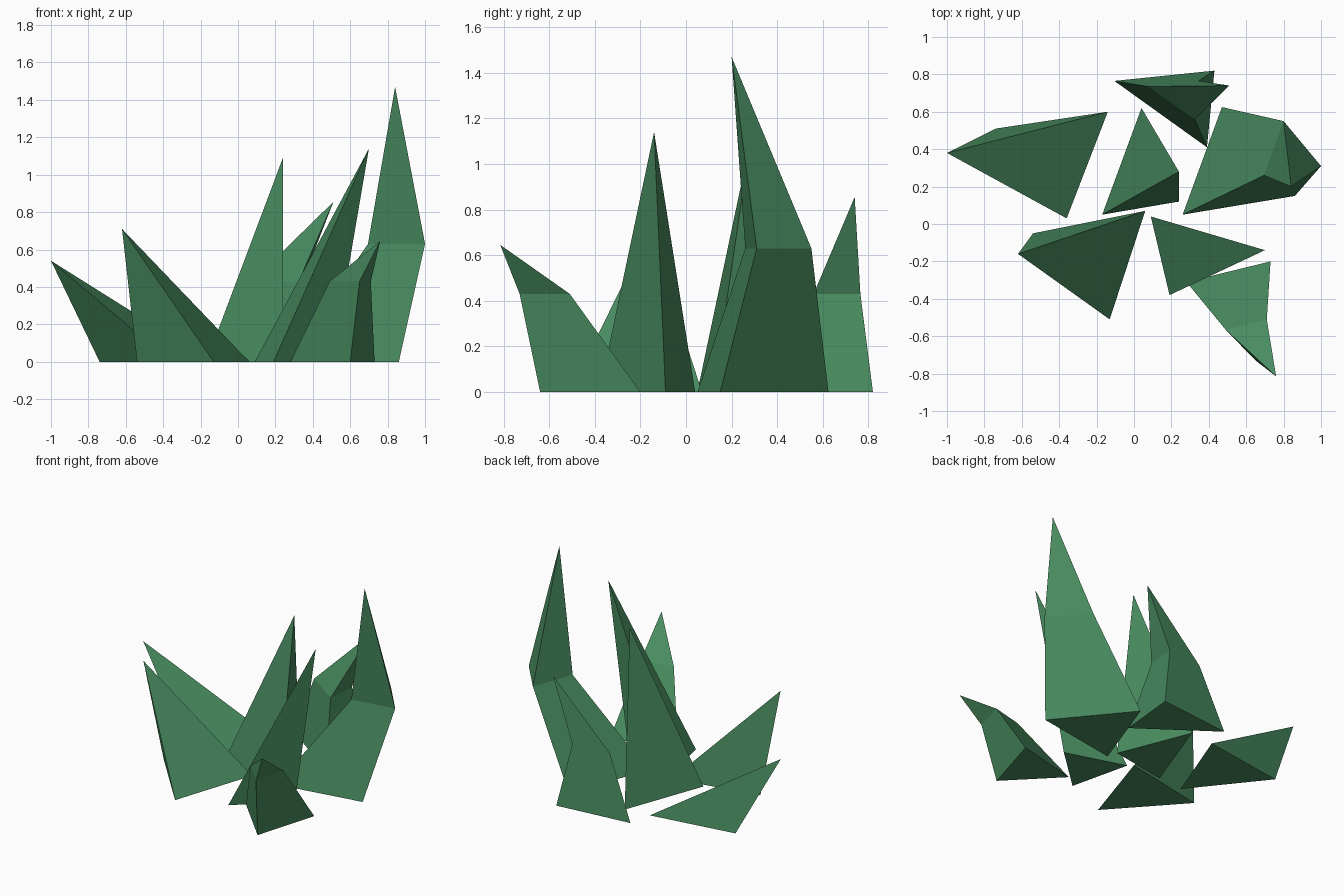
import bpy, bmesh

if "Cube" in bpy.data.objects:
    bpy.data.objects.remove(bpy.data.objects["Cube"])

mat = bpy.data.materials.new("leaf_green")
mat.diffuse_color = (0.065, 0.26, 0.115, 1)
mat.use_nodes = True
mat.node_tree.nodes["Principled BSDF"].inputs["Base Color"].default_value = mat.diffuse_color


def blade(name, base, tip, mid=None, mid_z=0):
    """Three-sided blade: base triangle, optional bend triangle, pointed tip."""
    bm = bmesh.new()
    ring = [bm.verts.new((x, y, 0)) for x, y in base]
    bm.faces.new(ring)
    if mid:
        upper = [bm.verts.new((x, y, mid_z)) for x, y in mid]
        for i in range(3):
            j = (i + 1) % 3
            bm.faces.new((ring[i], ring[j], upper[j], upper[i]))
        ring = upper
    top = bm.verts.new(tip)
    for i in range(3):
        bm.faces.new((ring[i], ring[(i + 1) % 3], top))
    bmesh.ops.recalc_face_normals(bm, faces=bm.faces)
    me = bpy.data.meshes.new(name)
    bm.to_mesh(me)
    bm.free()
    me.materials.append(mat)
    ob = bpy.data.objects.new(name, me)
    bpy.context.collection.objects.link(ob)


# Straight blades
blade("grass_blade_back_left", [(-.74, .51), (-.14, .60), (-.36, .03)], (-1, .38, .54))
blade("grass_blade_front_left", [(-.54, -.05), (.06, .07), (-.13, -.51)], (-.62, -.16, .71))
blade("grass_blade_centre", [(.24, .12), (.04, .62), (-.17, .05)], (.24, .28, 1.09))
blade("grass_blade_front_centre", [(.09, .04), (.19, -.38), (.505, -.09)], (.70, -.14, 1.14))

# Bent blades
blade("grass_blade_front_right", [(.28, -.31), (.60, -.64), (.73, -.20)], (.76, -.815, .645),
      [(.49, -.565), (.65, -.73), (.71, -.51)], .43)
blade("grass_blade_tall_right", [(.26, .05), (.47, .625), (.86, .15)], (.84, .20, 1.47),
      [(.695, .26), (.80, .55), (1, .31)], .63)
blade("grass_blade_back", [(-.105, .765), (.43, .82), (.39, .41)], (.51, .74, .855),
      [(.075, .735), (.345, .765), (.325, .56)], .43)
